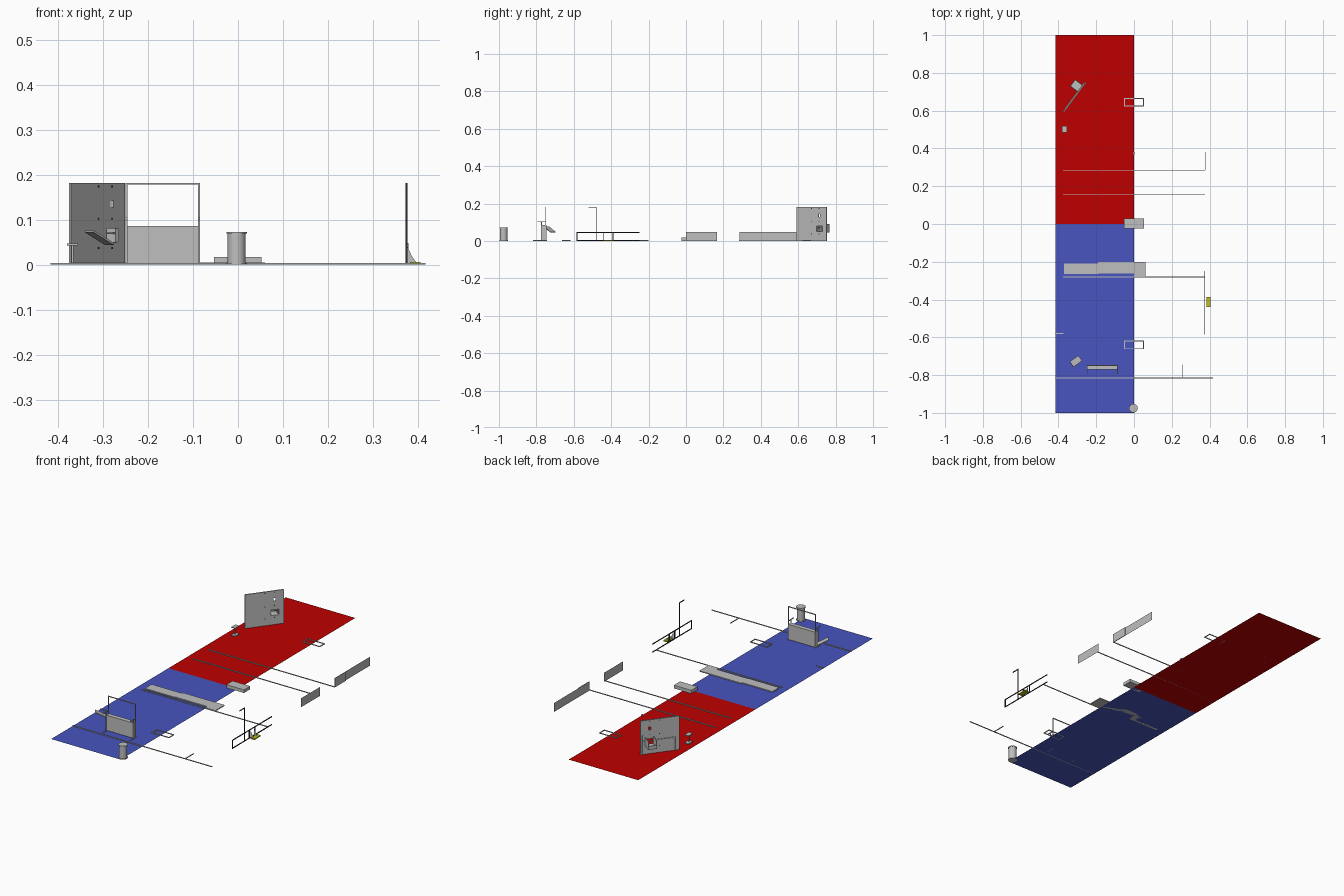
import bpy, bmesh, math
from mathutils import Matrix, Vector

cube = bpy.data.objects.get("Cube")
if cube:
    bpy.data.objects.remove(cube, do_unlink=True)


def material(name, red, green, blue):
    mat = bpy.data.materials.new(name)
    mat.use_nodes = True
    mat.diffuse_color = (red, green, blue, 1)
    shader = mat.node_tree.nodes["Principled BSDF"]
    shader.inputs["Base Color"].default_value = mat.diffuse_color
    return mat


RED = material("red", .52, 0, 0)
BLUE = material("blue", .065, .09, .52)
GREY = material("light grey", .52, .52, .52)
YELLOW = material("yellow", .52, .52, .01)
DARK = material("dark grey", .03, .03, .03)


def finish(name, bm, mat, place=None):
    mesh = bpy.data.meshes.new(name)
    bm.to_mesh(mesh)
    bm.free()
    mesh.materials.append(mat)
    part = bpy.data.objects.new(name, mesh)
    if place:
        part.matrix_world = place
    bpy.context.collection.objects.link(part)
    return part


def add_box(bm, low, high):
    low, high = Vector(low), Vector(high)
    size = Matrix.Diagonal((high - low).to_4d())
    size[3][3] = 1
    bmesh.ops.create_cube(bm, size=1, matrix=Matrix.Translation((low + high) / 2) @ size)


def box(name, low, high, mat=GREY, place=None):
    bm = bmesh.new()
    add_box(bm, low, high)
    return finish(name, bm, mat, place)


def rods(name, paths, width, mat=GREY, place=None):
    """Square rods that follow each path of axis-aligned steps."""
    bm = bmesh.new()
    half = Vector((width, width, width)) / 2
    for path in paths:
        for start, end in zip(path, path[1:]):
            low = Vector(map(min, start, end))
            high = Vector(map(max, start, end))
            add_box(bm, low - half, high + half)
    return finish(name, bm, mat, place)


def sheet(name, corners, mat=GREY):
    bm = bmesh.new()
    bm.faces.new([bm.verts.new(corner) for corner in corners])
    return finish(name, bm, mat)


line = .004
lift = line / 2
edge = -.415
side = .375
board_top = .048
tall = .18

# Floor halves
for name, front, back, mat in (("blue_floor", -1, 0, BLUE), ("red_floor", 0, 1, RED)):
    sheet(name, [(edge, front, 0), (0, front, 0), (0, back, 0), (edge, back, 0)], mat)

# Floor lines across the field
for name, reach, y in (("red_far_line", side, .285), ("red_near_line", side, .155),
                       ("blue_near_line", side, -.28), ("blue_far_line", -edge, -.815)):
    rods(name, [[(-reach, y, lift), (reach, y, lift)]], line)
rods("short_line", [[(edge, -.58, lift), (-side, -.58, lift)]], line)
rods("branch_line", [[(.255, -.815, lift), (.255, -.745, lift)]], line)
rods("small_marker", [[(0, .37, lift), (0, .38, lift)]], line)

# Upright side boards
for name, front, back in (("short_board", 0, .165), ("long_board", .285, .59)):
    sheet(name, [(side, front, 0), (side, back, 0),
                 (side, back, board_top), (side, front, board_top)])
box("board_backing", (side, .285, 0), (side + line, .38, board_top))

# Rectangular floor frames
for name, middle in (("red_frame", .645), ("blue_frame", -.64)):
    left, right = .05, -.05
    front, back = middle - .02, middle + .02
    rods(name, [[(right, front, lift), (left, front, lift), (left, back, lift),
                 (right, back, lift), (right, front, lift)]], line)

# Centre block and long low platform
box("centre_block", (-.053, -.023, 0), (.052, .03, .017))
box("platform_right", (-.37, -.265, 0), (-.19, -.208, .005))
box("platform_middle", (-.19, -.262, 0), (0, -.2, .005))
box("platform_left", (0, -.278, 0), (.06, -.2, .005))

# Barrel with rims
bm = bmesh.new()
height = .073
for radius, bottom, top in ((.02, 0, height), (.023, 0, line), (.023, height - line, height)):
    bmesh.ops.create_cone(bm, cap_ends=True, segments=24, radius1=radius, radius2=radius,
                          depth=top - bottom,
                          matrix=Matrix.Translation((-.003, -.975, (bottom + top) / 2)))
barrel = finish("barrel", bm, GREY)
bpy.context.view_layer.objects.active = barrel
barrel.select_set(True)
bpy.ops.object.shade_smooth_by_angle()

# Cart: solid bin, tall hoop and side arms
left, right, back, front = -.087, -.248, -.75, -.793
box("cart_bin", (right, -.77, line), (left, -.747, .086))
rods("cart_hoop", [[(right, back, lift), (right, back, tall),
                    (left, back, tall), (left, back, lift)]], line)
arm_top, brace = .103, -.772
arms = []
for x in (left, right):
    arms.append([(x, front, arm_top), (x, back, arm_top)])
    arms.append([(x, front, lift), (x, back, lift)])
    arms.append([(x, brace, lift), (x, brace, arm_top)])
rods("cart_arms", arms, line)

# Slanted tray
turn = Matrix.Rotation(math.radians(36), 4, "Z") @ Matrix.Rotation(math.radians(27), 4, "Y")
tray_size = Vector((.031, .017, lift))
box("slanted_tray", -tray_size, tray_size, GREY, Matrix.Translation((-.308, -.727, .06)) @ turn)

# Target wall with two openings: local x runs along the wall, local y to its back
wall = Matrix.Translation((-.374, .592, 0)) @ Matrix.Rotation(math.atan2(.8, .6), 4, "Z")
length, wall_top, half = .2, tall + lift, .003
window_start, window_end, window_low, window_high = .133, .175, .05, .08
hole_start, hole_end, hole_low, hole_high = .147, .158, .127, .143
bm = bmesh.new()
for start, end, low, high in (
        (0, window_start, 0, wall_top),
        (window_end, length, 0, wall_top),
        (window_start, window_end, 0, window_low),
        (window_start, window_end, window_high, hole_low),
        (window_start, hole_start, hole_low, hole_high),
        (hole_end, window_end, hole_low, hole_high),
        (window_start, window_end, hole_high, wall_top)):
    add_box(bm, (start, -half, low), (end, half, high))
finish("target_wall", bm, GREY, wall)

# Bolts through the wall
bm = bmesh.new()
for along in (.1, .15):
    for z in (.035, .1, .172):
        add_box(bm, (along, -line, z), (along + line, line, z + line))
finish("wall_bolts", bm, DARK, wall)

# Open box and rail behind the wall
depth = .055
box("box_floor", (window_start, half, window_low - line), (window_end, depth, window_low), GREY, wall)
box("box_lip", (window_start, depth - line, window_low), (window_end, depth, .065), GREY, wall)
for name, along in (("box_near_side", window_start), ("box_far_side", window_end)):
    box(name, (along - lift, half, window_low - line), (along + lift, depth, .09), GREY, wall)
rail, near, far, behind = .07, .02, .19, half + lift
rods("wall_rail", [[(near, behind, lift), (near, behind, rail), (far, behind, rail)],
                   [(far, behind, lift), (far, behind, .1)]], line, GREY, wall)

# Small stand
middle = -.368
for name, bottom in (("stand_foot", 0), ("stand_head", .043)):
    box(name, (middle - .012, .485, bottom), (middle + .012, .52, bottom + line))
rods("stand_post", [[(middle, .5, lift), (middle, .5, .043)]], line)

# Side gantry: two rails, uprights and a tall mast
front, back, mast, rail = -.583, -.25, -.48, .045
paths = [[(side, front, z), (side, back, z)] for z in (lift, rail)]
paths += [[(side, y, lift), (side, y, rail)] for y in (front, -.44, -.39)]
rods("gantry_rails", paths, line, DARK)
rods("gantry_mast", [[(side, mast, lift), (side, mast, tall), (side, mast - .04, tall)]],
     line, DARK)

# Yellow tray and its braces
box("yellow_tray", (.383, -.44, 0), (.406, -.387, .006), YELLOW)
for name, y in (("front_brace", -.43), ("back_brace", -.4)):
    sheet(name, [(side, y, 0), (.4, y, 0), (.386, y, .02), (side, y, rail)])
